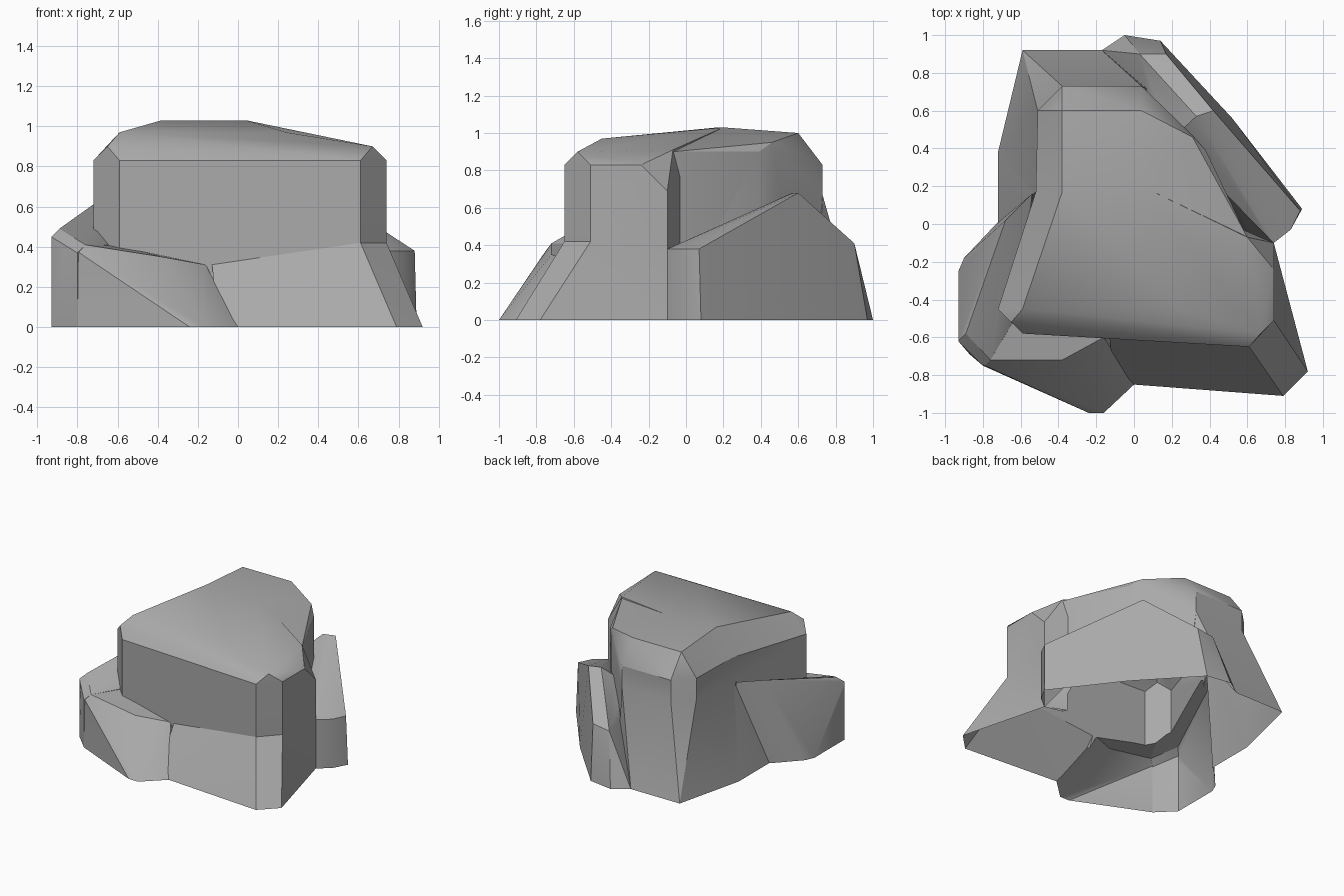
import bpy
import bmesh
from mathutils import Vector

old_cube = bpy.data.objects.get("Cube")
if old_cube:
    bpy.data.objects.remove(old_cube, do_unlink=True)

# Stone colour
stone = bpy.data.materials.new("grey_stone")
stone.use_nodes = True
grey = (0.4, 0.4, 0.4, 1.0)
stone.diffuse_color = grey
stone.node_tree.nodes["Principled BSDF"].inputs["Base Color"].default_value = grey


def at_height(outline, height):
    """Lift a flat outline to one height."""
    return [(x, y, height) for x, y in outline]


def chunk(name, points):
    """Make one faceted convex block of stone around the points."""
    mesh = bpy.data.meshes.new(name)
    bm = bmesh.new()
    for point in points:
        bm.verts.new(Vector(point))
    bmesh.ops.convex_hull(bm, input=bm.verts[:])
    loose = [v for v in bm.verts if not v.link_faces]
    bmesh.ops.delete(bm, geom=loose, context="VERTS")
    bmesh.ops.dissolve_limit(bm, angle_limit=0.01, verts=bm.verts[:], edges=bm.edges[:])
    bmesh.ops.recalc_face_normals(bm, faces=bm.faces[:])
    bm.to_mesh(mesh)
    bm.free()
    mesh.materials.append(stone)
    block = bpy.data.objects.new(name, mesh)
    bpy.context.collection.objects.link(block)
    return block


LIP, GROUND, FLARE = 0.83, 0, 0.67

# Front half of the tall block, with a bevelled top edge
front_outline = [(-.72, -.45), (-.59, -.58), (.61, -.65), (.74, -.51)]
front_waist = [(-.52, .17), (.6, -.07)]
front_top = [(-.59, -.45, .97), (-.65, -.52, .9), (.24, -.45, .97), (.67, -.58, .9),
             (-.38, .17, 1.03), (.04, .2, 1.03), (.31, 0, .97), (.6, -.07, .91)]
right_edge = [(.74, -.24, LIP), (.74, -.1, .69), (.74, -.1, GROUND)]
rock = chunk("rock", at_height(front_outline + front_waist, GROUND)
             + at_height(front_outline + front_waist[:1], LIP) + front_top + right_edge)

# Rear half of the tall block
rear_outline = [(-.52, .17), (-.51, .6), (-.38, .73), (.04, .73)]
rear_side = [(.31, .47), (.38, .39), (.6, -.07), (.3, -.3)]
rear_top = [(-.38, .17, 1.03), (.04, .2, 1.03), (-.38, .6, 1), (.04, .6, 1),
            (.31, .46, .95), (.31, 0, .97)]
rear_block = chunk("rear_block", at_height(rear_outline + rear_side, GROUND)
                   + at_height(rear_outline, LIP) + at_height(rear_side, .9) + rear_top)

# Flared foot around the rear corner
rear_foot = chunk("rear_foot", at_height(rear_outline + [(0, .1)], FLARE)
                  + at_height([(-.72, 0), (-.72, .38), (-.59, .92), (-.17, .92),
                               (.1, .7), (0, .1)], GROUND))

# Sloping skirt along the front and the corner
front_skirt = chunk("front_skirt", at_height([(-.1, -.84), (0, -.85), (.79, -.91), (.92, -.78),
                                              (.74, -.1), (0, -.3)], GROUND)
                    + at_height([(.61, -.65), (.74, -.51)], .42)
                    + [(-.13, -.6, .32), (0, -.3, .3)])

# Low boulder leaning on the front
front_boulder = chunk("front_boulder", at_height([(-.93, -.62), (-.8, -.75), (-.24, -1), (-.16, -1),
                                                  (0, -.85), (0, -.5), (-.6, -.4)], GROUND)
                      + at_height([(-.87, -.69), (-.79, -.75)], .37)
                      + at_height([(-.76, -.72), (-.6, -.4)], .41)
                      + [(-.38, -.72, .35), (-.16, -.6, .31), (-.93, -.62, .4)])

# Side boulder with a crest rising to the rear
side_boulder = chunk("side_boulder", at_height([(-.93, -.62), (-.93, -.25), (-.9, -.18),
                                                (-.73, 0), (-.5, .1), (-.5, -.4)], GROUND)
                     + at_height([(-.87, -.69), (-.8, -.75)], .37)
                     + at_height([(-.76, -.72), (-.6, -.45)], .41)
                     + at_height([(-.54, .16), (-.68, .02)], .64)
                     + [(-.93, -.62, .45), (-.89, -.58, .49), (-.8, -.75, GROUND)])

# Leaning slab at the back, highest in the middle
back_slab = chunk("back_slab", at_height([(.74, -.1), (.83, -.03), (.89, .08), (.52, .56), (.14, .97),
                                          (-.05, 1), (-.17, .92), (.1, .5), (.5, 0)], GROUND)
                  + at_height([(.74, -.1), (.83, -.03), (.88, .07)], .38)
                  + at_height([(.42, .6), (.33, .57)], .68)
                  + [(.66, 0, .42), (.17, .9, .41), (.03, .9, .39), (.2, .45, .55)])

# Fuse every chunk into a single shell
bpy.context.view_layer.objects.active = rock
for block in (rear_block, rear_foot, front_skirt, front_boulder, side_boulder, back_slab):
    union = rock.modifiers.new("fuse_" + block.name, "BOOLEAN")
    union.operation = "UNION"
    union.solver = "EXACT"
    union.object = block
    bpy.ops.object.modifier_apply(modifier=union.name)
    bpy.data.objects.remove(block, do_unlink=True)

# Leave the underside open
bm = bmesh.new()
bm.from_mesh(rock.data)
bmesh.ops.remove_doubles(bm, verts=bm.verts[:], dist=0.002)
underside = [f for f in bm.faces if all(abs(v.co.z) < 0.005 for v in f.verts)]
bmesh.ops.delete(bm, geom=underside, context="FACES")
bm.to_mesh(rock.data)
bm.free()

# Soft facets with crisp creases
bpy.ops.object.select_all(action="DESELECT")
rock.select_set(True)
bpy.ops.object.shade_smooth_by_angle(angle=0.5)
